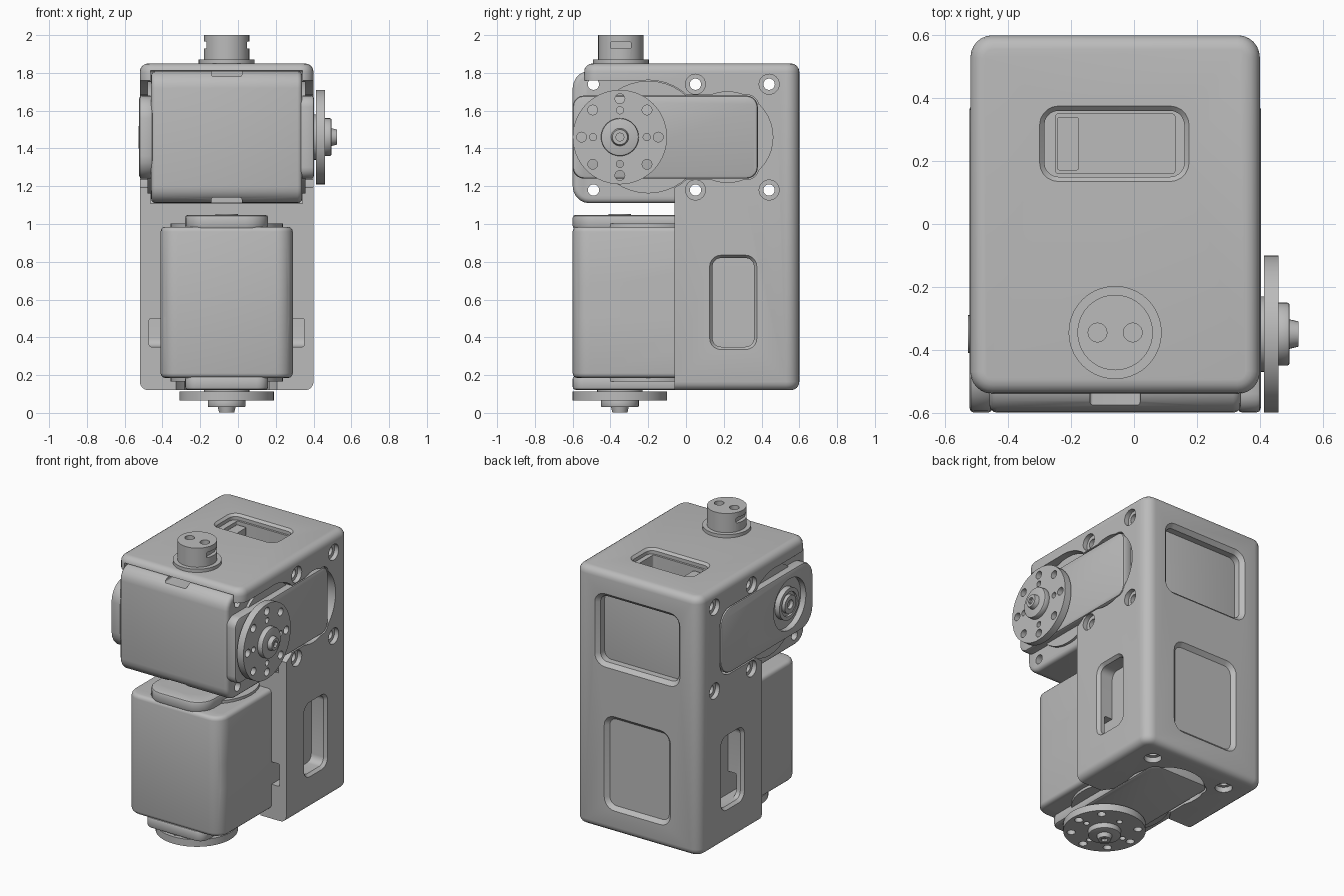
import bpy, bmesh, math
from mathutils import Matrix

cube = bpy.data.objects.get("Cube")
if cube:
    bpy.data.objects.remove(cube, do_unlink=True)

grey = bpy.data.materials.new("plain_grey")
grey.use_nodes = True
GREY = (0.5, 0.5, 0.5, 1)
grey.diffuse_color = GREY
grey.node_tree.nodes["Principled BSDF"].inputs["Base Color"].default_value = GREY

WORLD = Matrix.Identity(4)


def outline(p0, p1, q0, q1, r, seg):
    """Rounded rectangle points."""
    pts = []
    corners = ((p1 - r, q1 - r), (p0 + r, q1 - r), (p0 + r, q0 + r), (p1 - r, q0 + r))
    for k, (cp, cq) in enumerate(corners):
        for i in range(seg + 1):
            a = math.pi / 2 * (k + i / seg)
            pts.append((cp + r * math.cos(a), cq + r * math.sin(a)))
    return pts


def prism(name, axis, p, q, d, r=0.01, grow=0, seg=5, frame=WORLD):
    """Rounded rectangle swept along an axis; grow flares the far end."""
    place = {"x": lambda a, b, c: (c, a, b), "y": lambda a, b, c: (a, c, b),
             "z": lambda a, b, c: (a, b, c)}[axis]
    bm = bmesh.new()
    rings = []
    for depth, g in ((d[0], 0), (d[1], grow)):
        pts = outline(p[0] - g, p[1] + g, q[0] - g, q[1] + g, r + g, seg)
        rings.append([bm.verts.new(place(a, b, depth)) for a, b in pts])
    n = len(rings[0])
    for i in range(n):
        j = (i + 1) % n
        bm.faces.new((rings[0][i], rings[0][j], rings[1][j], rings[1][i]))
    bm.faces.new(rings[0])
    bm.faces.new(rings[1])
    bmesh.ops.remove_doubles(bm, verts=bm.verts, dist=1e-5)
    bm.transform(frame)
    bmesh.ops.recalc_face_normals(bm, faces=bm.faces)
    mesh = bpy.data.meshes.new(name)
    bm.to_mesh(mesh)
    bm.free()
    mesh.materials.append(grey)
    ob = bpy.data.objects.new(name, mesh)
    bpy.context.collection.objects.link(ob)
    return ob


def disc(name, axis, c, r, d, frame=WORLD, grow=0, seg=10):
    return prism(name, axis, (c[0] - r, c[0] + r), (c[1] - r, c[1] + r), d, r, grow, seg, frame)


def apply(ob, mod):
    bpy.context.view_layer.objects.active = ob
    bpy.ops.object.modifier_apply(modifier=mod.name)


def round_edges(ob, width, seg=3):
    m = ob.modifiers.new("round", "BEVEL")
    m.width, m.segments = width, seg
    m.limit_method, m.angle_limit = "ANGLE", math.radians(50)
    m.use_clamp_overlap = False
    apply(ob, m)


def cut(ob, *cutters):
    for c in cutters:
        m = ob.modifiers.new("cut", "BOOLEAN")
        m.operation, m.solver, m.object = "DIFFERENCE", "EXACT", c
        apply(ob, m)
        bpy.data.objects.remove(c, do_unlink=True)


# Each motor is built around its own output axis (local z) and turned into place
UPPER = Matrix.Translation((-0.06, 0, 1.46)) @ Matrix.Rotation(math.pi / 2, 4, "Y")
LOWER = Matrix.Translation((-0.06, 0, 0.585)) @ Matrix.Rotation(math.pi, 4, "Y")
AXLE = (0, -0.35)


def motor(tag, f):
    # casing with side grooves, connector pockets and through holes
    casing = prism(tag + "_motor_casing", "z", (-.35, .35), (-.6, .53), (-.4, .4), .09, frame=f)
    round_edges(casing, .025)
    for s in (-1, 1):
        side = sorted((s * .32, s * .5))
        cut(casing, prism("c", "y", side, (-.08, .08), (-.7, .1), frame=f))
        cut(casing, prism("c", "x", (.16, .35), (-.19, .19), sorted((s * .24, s * .5)), frame=f))
        prism(tag + "_connector", "x", (.17, .34), (-.185, -.115), sorted((s * .23, s * .33)), frame=f)
        for y in (-.49, .05, .44):
            cut(casing, disc("c", "z", (s * .28, y), .03, (-.6, .6), f, seg=5))
        # raised round pad on both ends
        disc(tag + "_end_pad", "z", (0, -.2), .298, sorted((s * .39, s * .418)), f)
    # end caps
    front = prism(tag + "_output_cap", "z", (-.22, .22), (-.6, .38), (.39, .463), .06, frame=f)
    back = prism(tag + "_idler_cap", "z", (-.22, .22), (-.6, .38), (-.463, -.39), .12, frame=f)
    for cap in (front, back):
        round_edges(cap, .015, 2)
    # idler hub sunk in the rear cap
    cut(back, disc("c", "z", AXLE, .17, (-.6, -.425), f))
    hub = disc(tag + "_idler_hub", "z", AXLE, .105, (-.46, -.42), f)
    boss = disc(tag + "_idler_boss", "z", AXLE, .06, (-.468, -.43), f)
    cut(hub, disc("c", "z", AXLE, .08, (-.6, -.445), f))
    cut(boss, disc("c", "z", AXLE, .03, (-.6, -.44), f, seg=5))
    # output horn with bolt circle
    disc(tag + "_output_shaft", "z", AXLE, .12, (.45, .48), f)
    horn = disc(tag + "_output_horn", "z", AXLE, .25, (.473, .52), f, seg=14)
    for k in range(8):
        a = k * math.pi / 4
        for dist, r in ((.203, .026), (.142, .019)):
            if r > .02 or k % 2 == 0:
                c = (dist * math.cos(a), AXLE[1] + dist * math.sin(a))
                cut(horn, disc("c", "z", c, r, (.4, .6), f, seg=4))
    horn_hub = disc(tag + "_horn_hub", "z", AXLE, .1, (.51, .555), f)
    round_edges(horn_hub, .008, 2)
    screw = disc(tag + "_horn_screw", "z", AXLE, .048, (.55, .583), f, grow=-.008, seg=6)
    cut(screw, disc("c", "z", AXLE, .022, (.565, .65), f, seg=2))


# Shell: rounded block, opened at the lower front
shell = prism("shell", "z", (-.52, .4), (-.54, .6), (.12, 1.85), .07, seg=6)
round_edges(shell, .045, 4)
cut(shell, prism("c", "x", (-1, -.06), (0, 1.4), (-1, 1)),
    prism("c", "x", (-1, -.2), (1.1, 1.76), (-1, 1)))

# Motor beds, cap recesses and windows in the shell
for f, back_reach in ((UPPER, -.6), (LOWER, -.467)):
    cut(shell, prism("c", "z", (-.352, .352), (-.8, .532), (-.402, .402), .02, frame=f),
        prism("c", "z", (-.224, .224), (-.8, .384), (back_reach, -.3), .1, frame=f),
        prism("c", "z", (-.224, .224), (-.8, .384), (.3, .6), .06, frame=f),
        disc("c", "z", (0, -.2), .302, (back_reach, -.3), f),
        disc("c", "z", (0, -.2), .302, (.3, .6), f),
        disc("c", "z", (0, .22), .24, (.3, .6), f))
    # back window
    cut(shell, prism("c", "y", (-.22, .22), (-.29, .29), (.4, .8), .05, frame=f),
        prism("c", "y", (-.22, .22), (-.29, .29), (.575, .625), .05, .05, frame=f))
    # countersunk bolt holes
    for s in (-1, 1):
        for y in (.05, .44):
            c = (s * .28, y)
            cut(shell, disc("c", "z", c, .03, (.3, .6), f, seg=5),
                disc("c", "z", c, .053, (.43, .6), f, seg=6))
            if f == UPPER:
                cut(shell, disc("c", "z", c, .03, (-.6, -.3), f, seg=5),
                    disc("c", "z", c, .053, (-.6, -.43), f, seg=6))

# Side windows, cable slots and top window
for s in (-1, 1):
    inner, outer = -.06 + s * .3, -.06 + s * .6
    face = -.06 + s * .44
    cut(shell, prism("c", "x", (.14, .36), (.35, .82), sorted((inner, outer)), .045),
        prism("c", "x", (.14, .36), (.35, .82), (face, face + s * .04), .045, .03),
        prism("c", "y", sorted((inner, -.06 + s * .41)), (.35, .5), (-.2, .25)))
cut(shell, prism("c", "z", (-.285, .16), (.15, .36), (1.7, 2), .045),
    prism("c", "z", (-.285, .16), (.15, .36), (1.835, 1.865), .045, .03))

motor("upper", UPPER)
motor("lower", LOWER)

# Round stud on the roof
STUD = (-.06, -.345)
disc("stud_flange", "z", STUD, .148, (1.84, 1.872))
stud = disc("stud", "z", STUD, .12, (1.84, 2.0))
for s in (-1, 1):
    cut(stud, disc("c", "z", (STUD[0] + s * .056, STUD[1]), .03, (1.92, 2.1), seg=5),
        prism("c", "x", (-.4, -.29), (1.928, 1.965), sorted((STUD[0] + s * .095, STUD[0] + s * .2))))

for ob in bpy.context.collection.objects:
    if ob.type == "MESH":
        bpy.ops.object.select_all(action="DESELECT")
        ob.select_set(True)
        bpy.context.view_layer.objects.active = ob
        bpy.ops.object.shade_smooth_by_angle(angle=math.radians(32))
